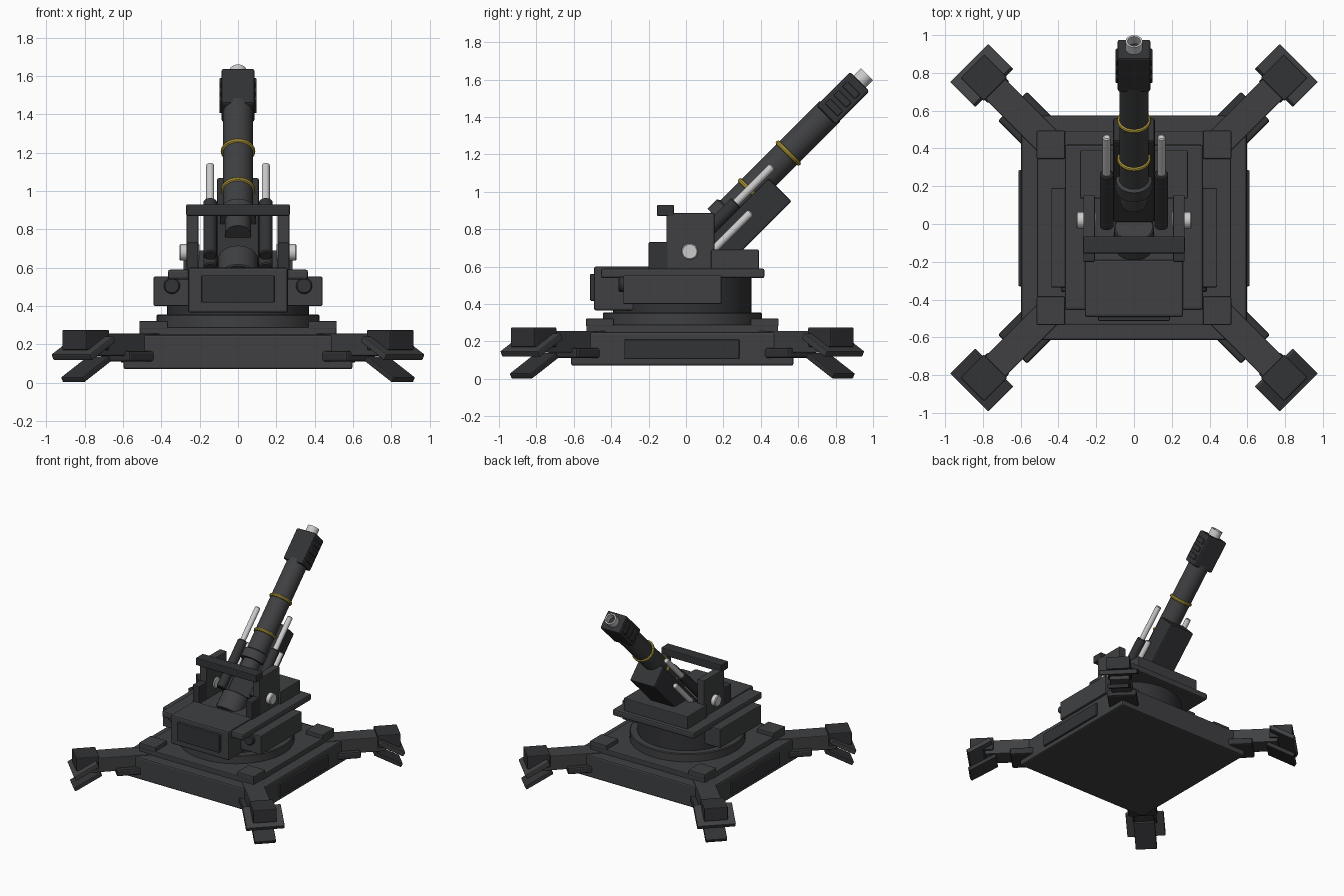
import bpy, bmesh
from math import pi, cos, sin, radians
from mathutils import Matrix, Vector

if "Cube" in bpy.data.objects:
    bpy.data.objects.remove(bpy.data.objects["Cube"])

CY = -0.02  # centre of the base in y
T = Matrix.Translation


def material(name, col):
    m = bpy.data.materials.new(name)
    m.diffuse_color = (*col, 1)
    m.use_nodes = True
    m.node_tree.nodes["Principled BSDF"].inputs["Base Color"].default_value = m.diffuse_color
    return m


DARK = material("dark_metal", (0.05, 0.051, 0.054))
BLACK = material("black_metal", (0.032, 0.033, 0.036))
STEEL = material("bright_steel", (0.6, 0.6, 0.6))
GOLD = material("yellow_band", (0.42, 0.31, 0.04))


def finish(name, bm, mat, M, bevel=0.0):
    bmesh.ops.remove_doubles(bm, verts=bm.verts, dist=1e-5)
    bmesh.ops.recalc_face_normals(bm, faces=bm.faces)
    me = bpy.data.meshes.new(name)
    bm.to_mesh(me)
    bm.free()
    me.transform(M)
    me.materials.append(mat)
    ob = bpy.data.objects.new(name, me)
    bpy.context.collection.objects.link(ob)
    if bevel:
        b = ob.modifiers.new("bevel", 'BEVEL')
        b.width = bevel
        b.segments = 2
    return ob


def box(name, x0, x1, y0, y1, z0, z1, mat=DARK, M=Matrix(), bevel=0.006):
    bm = bmesh.new()
    bmesh.ops.create_cube(bm, size=1)
    for v in bm.verts:
        v.co = ((x0 + x1) / 2 + v.co.x * (x1 - x0),
                (y0 + y1) / 2 + v.co.y * (y1 - y0),
                (z0 + z1) / 2 + v.co.z * (z1 - z0))
    return finish(name, bm, mat, M, bevel)


def lathe(name, profile, mat=DARK, M=Matrix(), n=40, closed=False):
    """Turn (radius, height) points round the local z axis."""
    bm = bmesh.new()
    rings = [[bm.verts.new((r * cos(2 * pi * i / n), r * sin(2 * pi * i / n), h))
              for i in range(n)] for r, h in profile]
    pairs = list(zip(rings, rings[1:]))
    if closed:
        pairs.append((rings[-1], rings[0]))
    for a, b in pairs:
        for i in range(n):
            j = (i + 1) % n
            bm.faces.new((a[i], a[j], b[j], b[i]))
    ob = finish(name, bm, mat, M)
    bpy.context.view_layer.objects.active = ob
    ob.select_set(True)
    bpy.ops.object.shade_smooth_by_angle(angle=radians(35))
    ob.select_set(False)
    return ob


def rod(name, r, h0, h1, mat=DARK, M=Matrix(), n=32, c=0.006):
    return lathe(name, [(0, h0), (r - c, h0), (r, h0 + c), (r, h1 - c),
                        (r - c, h1), (0, h1)], mat, M, n)


# base
B = T((0, CY, 0))
box("base_block", -.597, .597, -.595, .595, .07, .25, DARK, B, .012)
box("base_deck", -.513, .513, -.513, .513, .24, .29, DARK, B)
for s in (-1, 1):
    a, b = sorted((s * .59, s * .612))
    box("base_side_panel", a, b, -.31, .305, .105, .21, BLACK, B)
    for t in (-1, 1):
        px, py = sorted((s * .365, s * .515)), sorted((t * .365, t * .515))
        box("corner_pad", *px, *py, .28, .322, DARK, B)

# outrigger legs on the diagonals
for k in range(4):
    L = B @ Matrix.Rotation(pi / 4 + k * pi / 2, 4, 'Z')
    tilt = Matrix.Rotation(radians(29), 4, 'Y')
    box("leg_arm", .6, 1.1, -.075, .075, .14, .256, DARK, L)
    box("leg_bracket", .62, .91, -.109, .109, .11, .165, BLACK, L, .012)
    box("foot_block", 1.037, 1.21, -.088, .088, .17, .275, BLACK, L)
    box("foot_plate", -.1, .1, -.143, .143, -.018, .018, DARK,
        L @ T((1.14, 0, .18)) @ tilt)
    box("foot_spade", -.115, .115, -.08, .08, -.016, .016, BLACK,
        L @ T((1.12, 0, .07)) @ tilt)

# turntable
rod("turntable_ring", .425, .27, .355, DARK, B, 64)
rod("turntable_drum", .37, .34, .55, BLACK, B, 64)

# turret body
box("turret_deck", -.365, .365, -.455, .42, .538, .59, DARK, bevel=.012)
box("front_housing", -.26, .26, -.492, -.19, .365, .6, DARK, bevel=.012)
box("front_panel", -.19, .19, -.513, -.48, .417, .56, BLACK)
box("rear_deck", -.285, .285, .135, .39, .58, .69)
for s in (-1, 1):
    box("side_box", *sorted((s * .25, s * .44)), -.335, .19, .4, .553)
    rod("side_port", .042, -.36, -.3, BLACK,
        T((s * .345, 0, .505)) @ Matrix.Rotation(-pi / 2, 4, 'X'))
    cheek = sorted((s * .207, s * .268))
    box("cheek_plate", *cheek, -.105, .152, .58, .885)
    box("cheek_step", *cheek, -.2, -.09, .58, .73, BLACK)
    rod("trunnion_pin", .044, .2, .305, STEEL,
        T((0, .02, .68)) @ Matrix.Rotation(s * pi / 2, 4, 'Y'))
box("cross_bar", -.27, .27, -.155, -.065, .87, .93, BLACK)

# gun: G has y along the barrel and z square to it, A has z along the barrel
G = T((0, .02, .68)) @ Matrix.Rotation(pi / 4, 4, 'X')
A = G @ Matrix.Rotation(-pi / 2, 4, 'X')
box("cradle", -.11, .11, -.04, .575, -.195, -.022, BLACK, G, .01)
rod("breech", .105, -.2, -.05, DARK, A)
lathe("barrel", [(0, .13), (.068, .13), (.068, .23), (.095, .23), (.095, .3),
                 (.078, .31), (.078, 1.06), (0, 1.06)], DARK, A)
for d in (.46, .745):
    lathe("barrel_band", [(.077 + .013 * cos(i * pi / 4), d + .013 * sin(i * pi / 4))
                          for i in range(8)], GOLD, A, closed=True)
box("muzzle_brake", -.087, .087, 1.03, 1.285, -.073, .073, BLACK, G, .012)
for d in (1.09, 1.155, 1.22):
    box("muzzle_vent", -.097, .097, d - .02, d + .02, -.048, .048, BLACK, G)
lathe("muzzle_tube", [(.045, 1.25), (.045, 1.34), (.034, 1.34), (.034, 1.27)],
      STEEL, A, closed=True)
rod("bore", .036, 1.25, 1.288, BLACK, A)
# recoil cylinders
for s in (-1, 1):
    R = G @ T((s * .145, 0, .01)) @ Matrix.Rotation(-pi / 2, 4, 'X')
    rod("recoil_cylinder", .036, -.035, .36, BLACK, R)
    rod("recoil_rod", .021, .33, .635, STEEL, R, 20)
    R = G @ T((s * .145, 0, -.083)) @ Matrix.Rotation(-pi / 2, 4, 'X')
    rod("lower_cylinder", .036, -.035, .1, BLACK, R)
    rod("lower_rod", .021, .08, .38, STEEL, R, 20)
